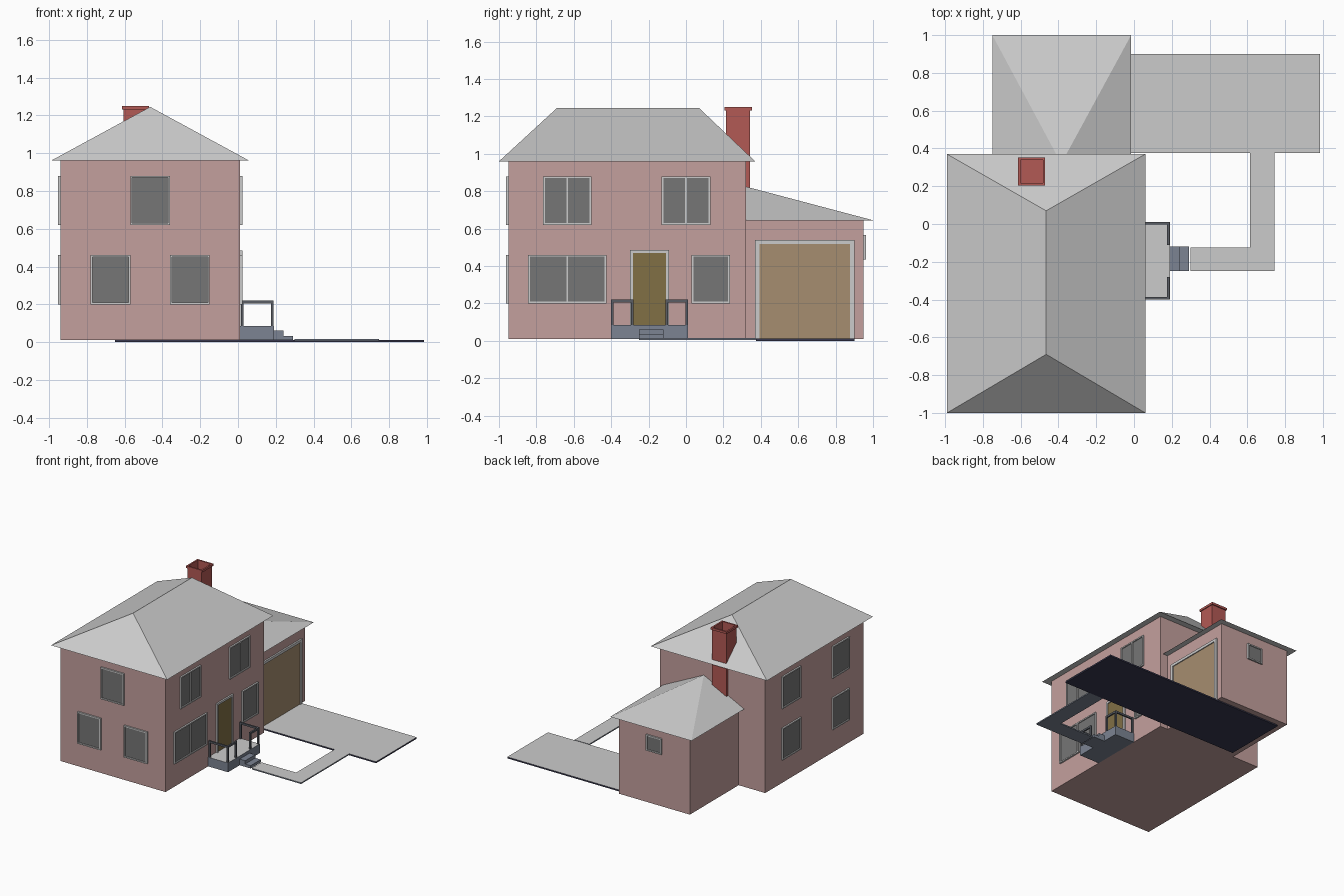
import bpy, bmesh

if "Cube" in bpy.data.objects:
    bpy.data.objects.remove(bpy.data.objects["Cube"])


def material(name, r, g, b):
    m = bpy.data.materials.new(name)
    m.diffuse_color = (r, g, b, 1)
    m.use_nodes = True
    m.node_tree.nodes["Principled BSDF"].inputs["Base Color"].default_value = m.diffuse_color
    return m


PINK = material("pink_wall", 0.55, 0.35, 0.34)
GLASS = material("dark_glass", 0.18, 0.18, 0.18)
DOOR = material("door_brown", 0.22, 0.16, 0.06)
GARAGE = material("garage_tan", 0.38, 0.27, 0.16)
BRICK = material("brick_red", 0.45, 0.10, 0.09)
STONE = material("blue_stone", 0.20, 0.23, 0.29)
RAIL = material("rail_dark", 0.10, 0.11, 0.13)
NAVY = material("slab_side", 0.04, 0.04, 0.08)
PAVE = material("paving", 0.60, 0.60, 0.60)
DECK = material("pale_deck", 0.9, 0.9, 0.9)


def finish(name, bm, *mats):
    bmesh.ops.recalc_face_normals(bm, faces=bm.faces)
    mesh = bpy.data.meshes.new(name)
    bm.to_mesh(mesh)
    bm.free()
    for m in mats:
        mesh.materials.append(m)
    ob = bpy.data.objects.new(name, mesh)
    bpy.context.collection.objects.link(ob)
    return ob


def add_box(bm, lo, hi):
    vs = bmesh.ops.create_cube(bm, size=1)["verts"]
    for v in vs:
        v.co = [a + (c + 0.5) * (b - a) for c, a, b in zip(v.co, lo, hi)]


def boxes(name, items, mat=None, top=None):
    """Object made of (lo, hi) boxes, optionally with a second top material."""
    bm = bmesh.new()
    for lo, hi in items:
        add_box(bm, lo, hi)
    bm.normal_update()
    if top:
        for f in bm.faces:
            f.material_index = int(f.normal.z > 0.5)
    return finish(name, bm, *[m for m in (mat, top) if m])


def prism(name, outline, z0, z1, mat, top):
    bm = bmesh.new()
    base = bm.faces.new([bm.verts.new((x, y, z0)) for x, y in outline])
    ext = bmesh.ops.extrude_face_region(bm, geom=[base], use_keep_orig=True)["geom"]
    for g in ext:
        if isinstance(g, bmesh.types.BMVert):
            g.co.z = z1
        elif isinstance(g, bmesh.types.BMFace):
            g.material_index = 1
    return finish(name, bm, mat, top)


def roof(name, x0, x1, y0, y1, z, ridge):
    """Hip roof: eave rectangle joined to ridge points by a convex hull."""
    bm = bmesh.new()
    for p in [(x0, y0, z), (x1, y0, z), (x1, y1, z), (x0, y1, z)] + ridge:
        bm.verts.new(p)
    bmesh.ops.convex_hull(bm, input=bm.verts)
    bmesh.ops.dissolve_limit(bm, angle_limit=0.01, verts=bm.verts, edges=bm.edges)
    return finish(name, bm)


def on_wall(axis, sign, plane, u0, u1, z0, z1, depth):
    """Box standing proud of a wall by depth."""
    a, b = sorted((plane - sign * 0.004, plane + sign * depth))
    if axis == "x":
        return (a, u0, z0), (b, u1, z1)
    return (u0, a, z0), (u1, b, z1)


def opening(name, wall, u0, u1, z0, z1, mat=GLASS, t=0.01, mullion=False, sill=True):
    """Panel with a raised frame on one wall."""
    boxes(name + "_panel", [on_wall(*wall, u0 + t / 2, u1 - t / 2, z0, z1 - t / 2, 0.005)], mat)
    bars = [(u0, u0 + t, z0, z1), (u1 - t, u1, z0, z1), (u0 + t, u1 - t, z1 - t, z1)]
    if sill:
        bars.append((u0 + t, u1 - t, z0, z0 + t))
    if mullion:
        c = (u0 + u1) / 2
        bars.append((c - t / 2, c + t / 2, z0 + t, z1 - t))
    boxes(name + "_frame", [on_wall(*wall, *b, 0.013) for b in bars])


# Walls and roofs
boxes("main_walls", [((-0.94, -0.95, 0.01), (0.01, 0.32, 0.96))], PINK)
boxes("garage_walls", [((-0.70, 0.32, 0.01), (-0.06, 0.95, 0.645))], PINK)
roof("main_roof", -0.99, 0.06, -1.0, 0.37, 0.96, [(-0.465, -0.69, 1.245), (-0.465, 0.07, 1.245)])
roof("garage_roof", -0.75, -0.015, 0.32, 1.0, 0.645, [(-0.385, 0.32, 0.825)])

# Windows
RIGHT, LEFT = ("x", 1, 0.01), ("x", -1, -0.94)
FRONT, BACK = ("y", -1, -0.95), ("y", 1, 0.95)
LOW, HIGH = (0.20, 0.46), (0.62, 0.88)
opening("right_upper_window_a", RIGHT, -0.765, -0.505, *HIGH, mullion=True)
opening("right_upper_window_b", RIGHT, -0.13, 0.13, *HIGH, mullion=True)
opening("right_lower_window_a", RIGHT, -0.845, -0.425, *LOW, mullion=True)
opening("right_lower_window_b", RIGHT, 0.03, 0.235, *LOW)
opening("front_upper_window", FRONT, -0.57, -0.36, *HIGH)
opening("front_lower_window_a", FRONT, -0.78, -0.57, *LOW)
opening("front_lower_window_b", FRONT, -0.36, -0.15, *LOW)
for floor, span in (("lower", LOW), ("upper", HIGH)):
    opening(f"left_{floor}_window_a", LEFT, -0.755, -0.54, *span)
    opening(f"left_{floor}_window_b", LEFT, -0.13, 0.11, *span)
opening("garage_back_window", BACK, -0.45, -0.31, 0.435, 0.565)

# Doors
opening("front_door", RIGHT, -0.30, -0.09, 0.085, 0.485, DOOR, 0.016, sill=False)
opening("garage_door", ("x", 1, -0.06), 0.37, 0.90, 0.01, 0.54, GARAGE, 0.022, sill=False)

# Chimney with a wider cap and a hollow flue
bm = bmesh.new()
add_box(bm, (-0.605, 0.213, 0.66), (-0.477, 0.343, 1.235))
add_box(bm, (-0.613, 0.205, 1.232), (-0.47, 0.352, 1.25))
bm.normal_update()
top = max(bm.faces, key=lambda f: f.calc_center_median().z)
cap_base = [f for f in bm.faces if f.normal.z < -0.5 and f.calc_center_median().z > 1.2]
shaft_top = [f for f in bm.faces if f.normal.z > 0.5 and f is not top]
bmesh.ops.delete(bm, geom=shaft_top, context="FACES")
bmesh.ops.inset_region(bm, faces=[top], thickness=0.018)
flue = bmesh.ops.extrude_discrete_faces(bm, faces=[top])["faces"][0]
for v in flue.verts:
    v.co.z = 1.15
# Cap underside becomes a ring so the flue stays open
ring = bmesh.ops.inset_region(bm, faces=cap_base, thickness=0.018)
bmesh.ops.delete(bm, geom=cap_base, context="FACES")
finish("chimney", bm, BRICK)

# Porch and steps
boxes("porch", [((0.01, -0.40, 0.01), (0.19, 0.01, 0.085))], STONE, DECK)
boxes("porch_steps", [((0.19, -0.25, 0.01), (0.24, -0.12, 0.06)),
                      ((0.24, -0.25, 0.01), (0.29, -0.12, 0.033))], STONE)

# Porch railings, mirrored about the porch centre line
C, T = -0.195, 0.013
for label, s in (("near", -1), ("far", 1)):
    def bar(x0, x1, d0, d1, z0, z1):
        a, b = sorted((C + s * d0, C + s * d1))
        return (x0, a, z0), (x1, b, z1)
    out, gap = 0.205, 0.085
    boxes(label + "_railing", [
        bar(0.015, 0.188, out - T, out, 0.205, 0.22),
        bar(0.188 - T, 0.188, gap, out - T, 0.205, 0.22),
        bar(0.015, 0.015 + T, out - T, out, 0.085, 0.205),
        bar(0.188 - T, 0.188, out - T, out, 0.085, 0.205),
        bar(0.188 - T, 0.188, gap, gap + T, 0.085, 0.205)], RAIL)

# Driveway and footpath
boxes("driveway", [((-0.65, 0.375, 0), (0.985, 0.90, 0.012))], NAVY, PAVE)
prism("footpath", [(0.30, -0.25), (0.745, -0.25), (0.745, 0.375), (0.613, 0.375),
                   (0.613, -0.125), (0.30, -0.125)], 0.005, 0.015, STONE, PAVE)
